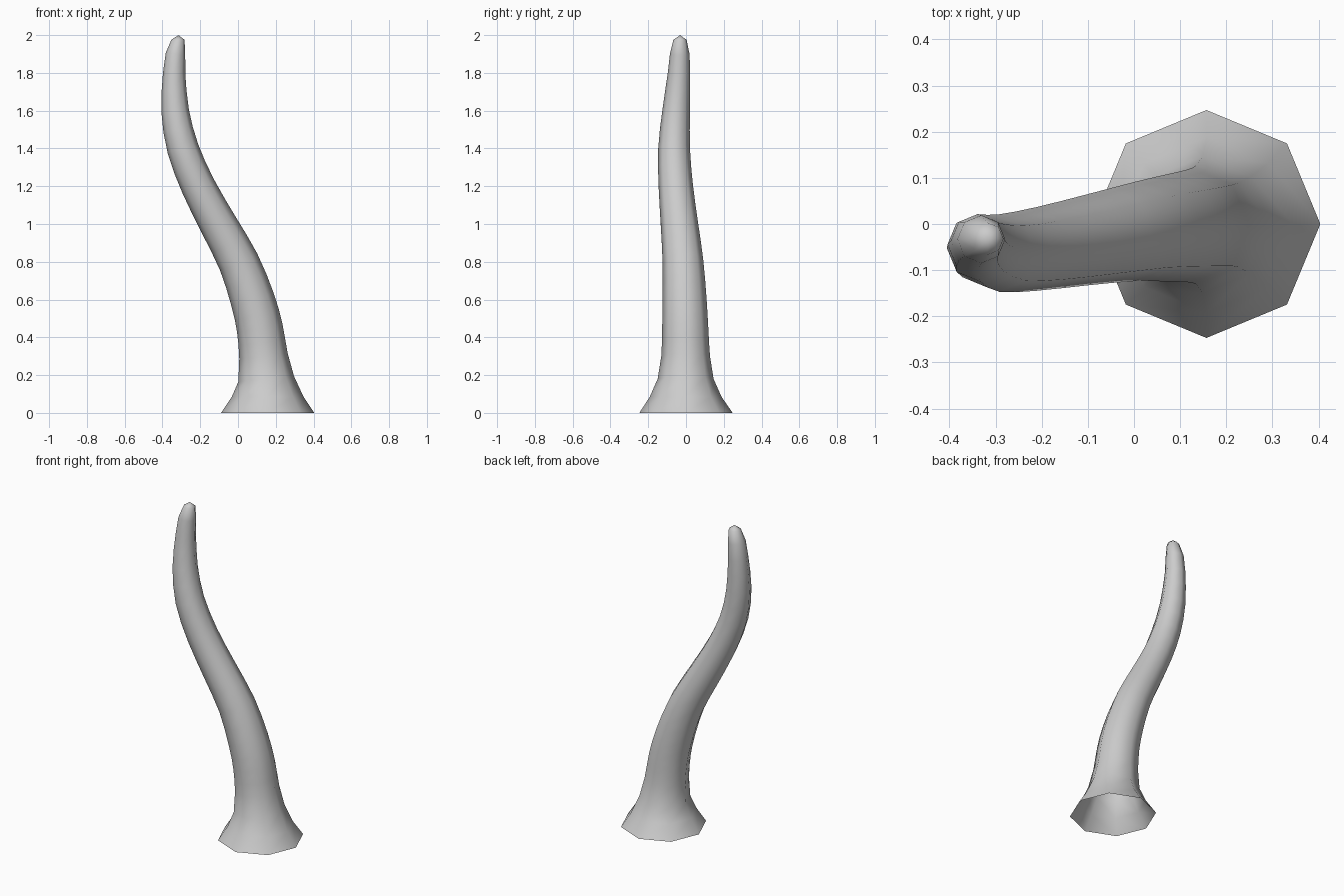
import bpy, bmesh, math
from mathutils import Vector

if "Cube" in bpy.data.objects:
    bpy.data.objects.remove(bpy.data.objects["Cube"])

SIDES = 8
# centre line of the tentacle: x, y, z, radius
path = [
    (0.157, 0.0, 0.0, 0.247), (0.157, -0.002, 0.085, 0.190),
    (0.149, -0.002, 0.18, 0.148), (0.135, -0.002, 0.30, 0.129),
    (0.115, -0.004, 0.45, 0.122), (0.077, -0.008, 0.60, 0.117),
    (0.003, -0.016, 0.80, 0.108), (-0.105, -0.035, 1.0, 0.099),
    (-0.211, -0.054, 1.2, 0.091), (-0.292, -0.063, 1.4, 0.084),
    (-0.333, -0.052, 1.6, 0.073), (-0.338, -0.037, 1.8, 0.059),
    (-0.331, -0.033, 1.9, 0.052), (-0.318, -0.032, 1.975, 0.035),
]
tip = (-0.315, -0.031, 2.0)
pts = [Vector(p) for p in path]


def smooth_mid(a, b, c, d):
    """Catmull-Rom midpoint, keeps the bends round."""
    return (9 * (b + c) - a - d) / 16


# add a ring between the main ones along the curved stem
rings = []
for i, p in enumerate(pts):
    rings.append(p)
    if 3 <= i <= 10:
        rings.append(smooth_mid(pts[i - 1], p, pts[i + 1], pts[i + 2]))

bm = bmesh.new()
loops = []
for i, p in enumerate(rings):
    # each ring stands square to the centre line; the foot and tip stay level
    t = Vector((0, 0, 1))
    if 2 <= i < len(rings) - 1:
        t = (rings[i + 1] - rings[i - 1]).to_3d().normalized()
    u = Vector((1, 0, 0))
    u = (u - t * u.dot(t)).normalized()
    v = t.cross(u)
    loop = []
    for k in range(SIDES):
        a = math.tau * k / SIDES
        loop.append(bm.verts.new(p.to_3d() + p.w * (u * math.cos(a) + v * math.sin(a))))
    loops.append(loop)

# walls, open at the foot
for lo, hi in zip(loops, loops[1:]):
    for k in range(SIDES):
        n = (k + 1) % SIDES
        bm.faces.new((lo[k], lo[n], hi[n], hi[k]))
# rounded tip
top = bm.verts.new(tip)
for k in range(SIDES):
    bm.faces.new((loops[-1][k], loops[-1][(k + 1) % SIDES], top))
for f in bm.faces:
    f.smooth = True

mesh = bpy.data.meshes.new("tentacle")
bm.to_mesh(mesh)
bm.free()
obj = bpy.data.objects.new("tentacle", mesh)
bpy.context.collection.objects.link(obj)

mat = bpy.data.materials.new("light grey")
mat.diffuse_color = (0.6, 0.6, 0.6, 1)
mat.use_nodes = True
mat.node_tree.nodes["Principled BSDF"].inputs["Base Color"].default_value = mat.diffuse_color
mesh.materials.append(mat)
